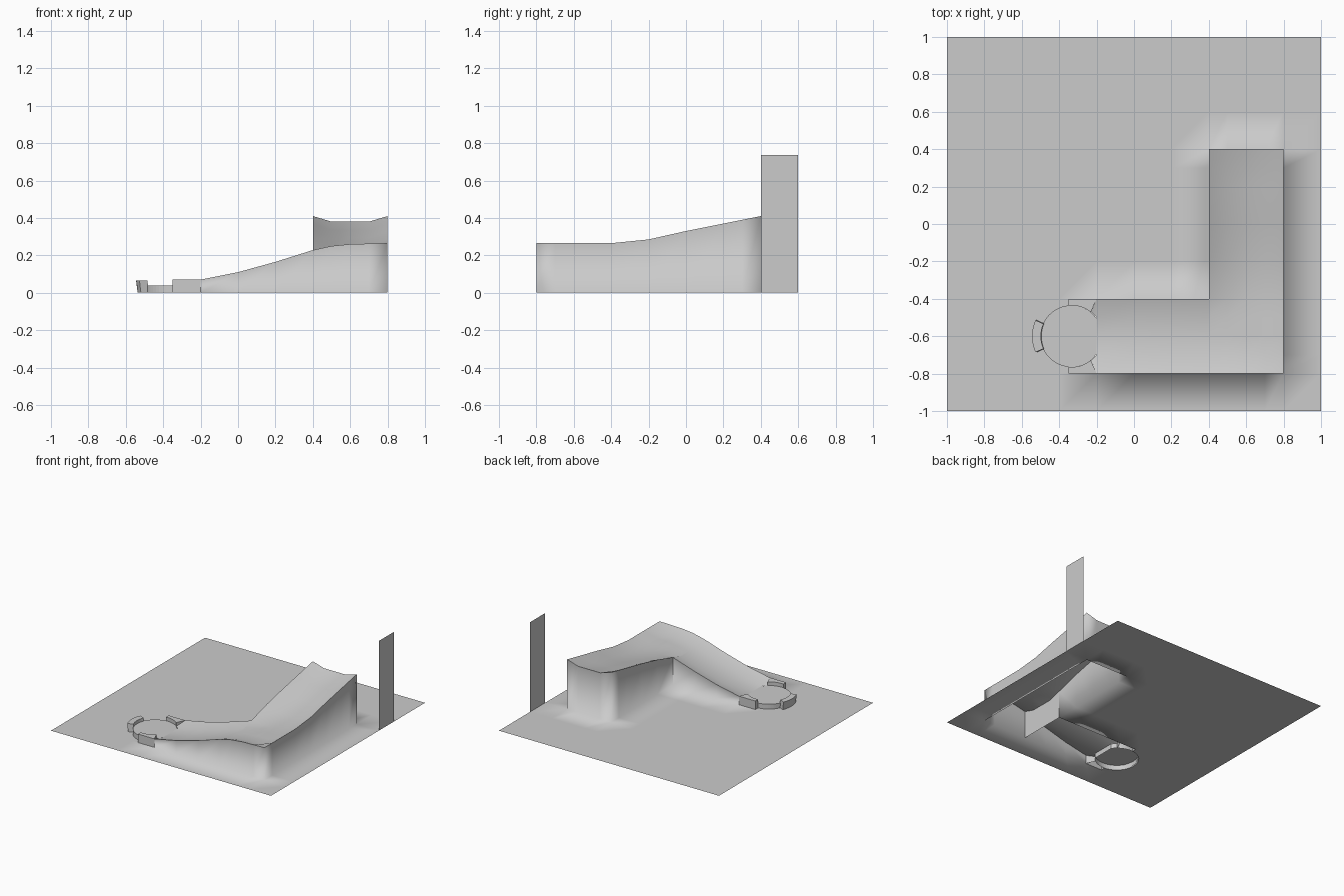
import bpy, bmesh
from math import sin, cos, radians

if "Cube" in bpy.data.objects:
    bpy.data.objects.remove(bpy.data.objects["Cube"])

CX, CY, RAD = -0.335, -0.6, 0.165      # landing disc centre and radius


def finish(name, bm):
    mesh = bpy.data.meshes.new(name)
    bm.to_mesh(mesh)
    bm.free()
    ob = bpy.data.objects.new(name, mesh)
    bpy.context.collection.objects.link(ob)
    return ob


def arc(r, a0, a1, n):
    return [(CX + r * cos(radians(a0 + (a1 - a0) * i / n)),
             CY + r * sin(radians(a0 + (a1 - a0) * i / n))) for i in range(n + 1)]


def prism(name, outline, top, taper=1.0):
    """Open-bottomed block from a flat outline."""
    bm = bmesh.new()
    up = [bm.verts.new((x, y, top)) for x, y in outline]
    low = [bm.verts.new((CX + (x - CX) * taper, y, 0)) for x, y in outline]
    bm.faces.new(up)
    for i in range(len(up)):
        j = (i + 1) % len(up)
        bm.faces.new((low[i], low[j], up[j], up[i]))
    bmesh.ops.recalc_face_normals(bm, faces=bm.faces)
    if bm.faces[:][0].normal.z < 0:
        bmesh.ops.reverse_faces(bm, faces=bm.faces)
    finish(name, bm)


def interp(t, table):
    for (a, za), (b, zb) in zip(table, table[1:]):
        if t <= b + 1e-6:
            return za + (zb - za) * (t - a) / (b - a)
    return table[-1][1]


LOWER = [(-.2, .07), (0, .11), (.2, .165), (.4, .228), (.5, .25), (.6, .26), (.8, .265)]
UPPER = [(-.4, .26), (-.2, .285), (0, .33), (.4, .41)]


def height(x, y):
    """Trough surface of the L-shaped ramp: raised rims, sunken floor."""
    z = interp(x, LOWER) if y <= -.4 else interp(y, UPPER)
    rim = x == .8 or y == -.8 or (y == -.4 and x <= .4) or (x == .4 and y >= -.4)
    return z if rim else z - (.03 if y == .4 or y <= -.4 else .037)


def inside(x, y):
    return (-.2 < x < .8 and -.8 < y < -.4) or (.4 < x < .8 and -.8 < y < .4)


# Ground sheet with the ramp growing out of it
steps = [round(-1 + .2 * i, 3) for i in range(11)]
xs = sorted(steps + [.5, .7])
ys = sorted(steps + [-.7, -.5, .3])
bm = bmesh.new()
pool = {}


def vert(x, y, z):
    key = (round(x, 4), round(y, 4), round(z, 4))
    if key not in pool:
        pool[key] = bm.verts.new(key)
    return pool[key]


def top(p):
    return vert(p[0], p[1], height(*p))


def ground(p):
    return vert(p[0], p[1], 0)


def wall(p, q):
    bm.faces.new((ground(p), ground(q), top(q), top(p)))
    bm.edges.get((top(p), top(q))).smooth = False


for x0, x1 in zip(xs, xs[1:]):
    for y0, y1 in zip(ys, ys[1:]):
        mx, my = (x0 + x1) / 2, (y0 + y1) / 2
        corners = [(x0, y0), (x1, y0), (x1, y1), (x0, y1)]
        if inside(mx, my):
            bm.faces.new([top(p) for p in corners])
        elif not (-.6 < mx < -.2 and -.8 < my < -.4):
            bm.faces.new([ground(p) for p in corners])

# Side walls of the ramp, plus the hidden divider at x = 0.4
for a, b in zip(xs, xs[1:]):
    if -.2 <= a < .8:
        wall((a, -.8), (b, -.8))
    if -.2 <= a < .4:
        wall((b, -.4), (a, -.4))
    if .4 <= a < .8:
        wall((b, .4), (a, .4))
for a, b in zip(ys, ys[1:]):
    if -.8 <= a < .4:
        wall((.8, a), (.8, b))
    if -.8 <= a < .4:
        wall((.4, b), (.4, a))

# Ground around the disc
round_edge = arc(RAD, 265, 95, 24)
loop = ([(-.6, -.8), (-.4, -.8), (-.35, -.8)] + round_edge +
        [(-.35, -.4), (-.4, -.4), (-.6, -.4), (-.6, -.5), (-.6, -.6), (-.6, -.7)])
patch = bm.faces.new([ground(p) for p in loop])
bmesh.ops.triangulate(bm, faces=[patch])

# Small slopes between disc and ramp
for s in (1, -1):
    tri = [(-.2, CY + s * .2, .07), (-.23, CY + s * .13, .04), (-.2, CY + s * .1, .04)]
    bm.faces.new([vert(*p) for p in tri[::s]])
for f in bm.faces:
    f.smooth = True
finish("ground_and_ramp", bm)

# Landing disc
prism("landing_disc", arc(RAD, 35, 325, 40), .04)

# Corner curbs either side of the disc, mirrored
for side, s in (("back", 1), ("front", -1)):
    pts = [(-.35, -.4), (-.2, -.4)] + arc(RAD, 51, 95, 8)
    prism(side + "_curb", [(x, CY + s * (y - CY)) for x, y in pts], .07)

# Curved bumper at the end of the disc
prism("end_bumper", arc(.21, 156, 204, 8) + arc(.163, 204, 156, 8), .065, .96)

# Tall upright panel at the ground's right edge
bm = bmesh.new()
bm.faces.new([bm.verts.new((1, y, z)) for y, z in ((.4, 0), (.6, 0), (.6, .737), (.4, .737))])
finish("upright_panel", bm)
